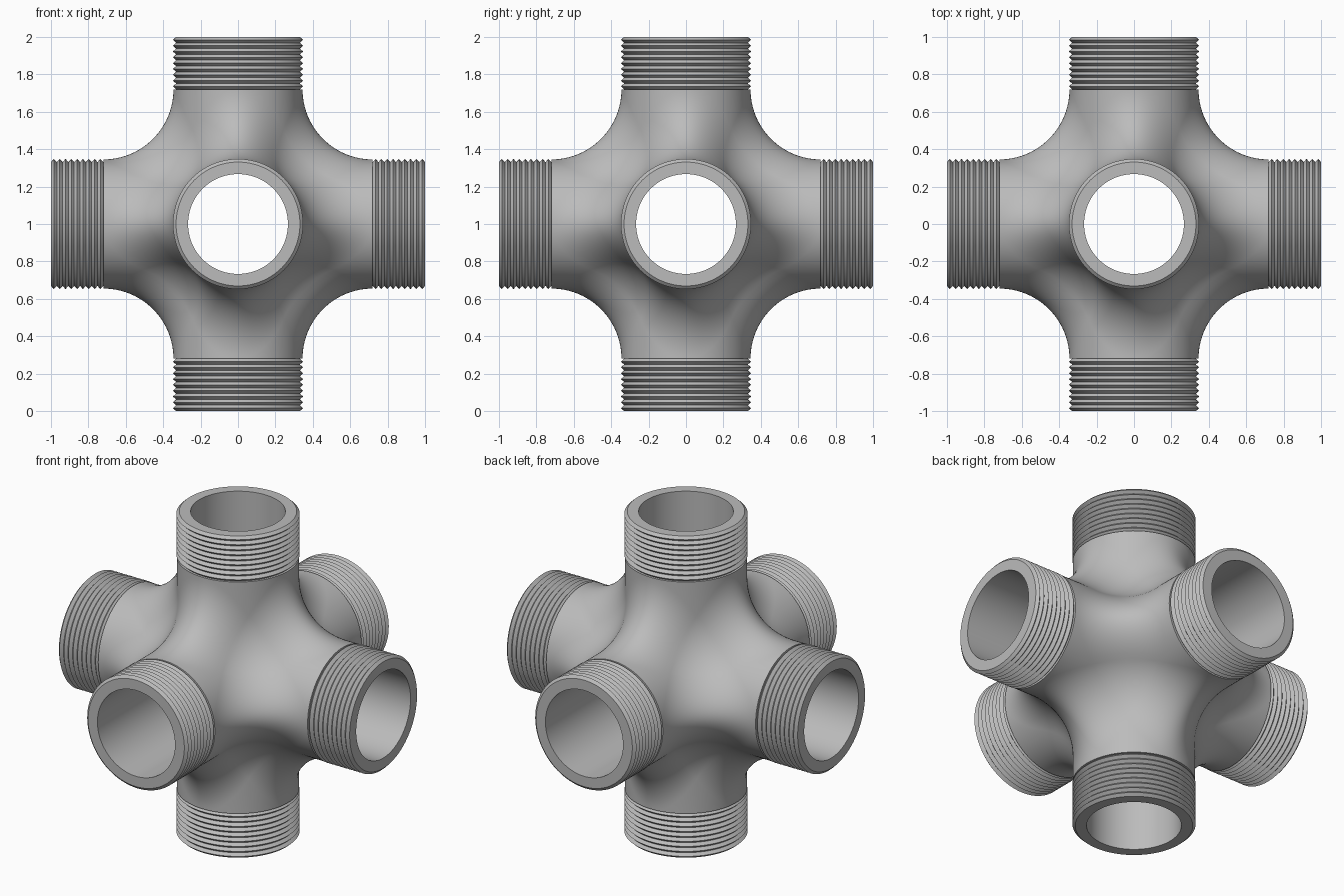
import bpy, bmesh, math
from mathutils import Matrix, Vector

PIPE = 0.345           # outer radius of each arm
BORE = 0.267           # inner radius of each arm
FILLET = 0.375         # blend radius between arms
REACH = PIPE + FILLET  # where the thread starts along an arm
CREST, ROOT, TEETH = 0.348, 0.331, 9
STEPS, FAN, ARC = 24, 5, 12

cube = bpy.data.objects.get("Cube")
if cube:
    bpy.data.objects.remove(cube, do_unlink=True)

steel = bpy.data.materials.new("grey_steel")
steel.use_nodes = True
colour = (0.5, 0.5, 0.5, 1)
steel.diffuse_color = colour
steel.node_tree.nodes["Principled BSDF"].inputs["Base Color"].default_value = colour

# Turns that carry the upright arm onto all six directions
quarter = math.pi / 2
turns = [("top", Matrix()), ("left", Matrix.Rotation(quarter, 4, "Y")),
         ("bottom", Matrix.Rotation(2 * quarter, 4, "Y")),
         ("right", Matrix.Rotation(-quarter, 4, "Y")),
         ("front", Matrix.Rotation(quarter, 4, "X")),
         ("back", Matrix.Rotation(-quarter, 4, "X"))]
centre = Matrix.Translation((0, 0, 1))


def build(name, columns, matrices):
    """Skin a closed loop of point columns, repeated for each matrix."""
    bm = bmesh.new()
    for m in matrices:
        grid = [[bm.verts.new(centre @ m @ p) for p in col] for col in columns]
        for a, b in zip(grid, grid[1:] + grid[:1]):
            for j in range(len(a) - 1):
                bm.faces.new((a[j], a[j + 1], b[j + 1], b[j]))
    bmesh.ops.remove_doubles(bm, verts=bm.verts[:], dist=0.0002)
    mesh = bpy.data.meshes.new(name)
    bm.to_mesh(mesh)
    bm.free()
    mesh.materials.append(steel)
    obj = bpy.data.objects.new(name, mesh)
    bpy.context.collection.objects.link(obj)
    bpy.ops.object.select_all(action="DESELECT")
    obj.select_set(True)
    bpy.context.view_layer.objects.active = obj
    bpy.ops.object.shade_smooth_by_angle(angle=math.radians(35))
    return obj


def blend_column(angle, target=None):
    """Straight arm wall, then half of the rolling-ball fillet arc."""
    c, s = math.cos(angle), math.sin(angle)
    ball = Vector((c, s, c)) * REACH
    start = Vector((-c, -s, 0))
    end = target or (start + Vector((0, -s, -c))).normalized()
    arc = [ball + FILLET * start.slerp(end, j / ARC) for j in range(ARC + 1)]
    return [Vector((PIPE * c, PIPE * s, REACH))] + arc


# Body: fillet columns plus a fan over each spherical corner
eighth = quarter / 2
diagonal = Vector((-1, -1, -1)).normalized()
mid_x = Vector((-1, -2, -1)).normalized()
mid_y = Vector((-2, -1, -1)).normalized()
fan = [mid_x.slerp(diagonal, i / FAN) for i in range(1, FAN + 1)]
fan += [diagonal.slerp(mid_y, i / FAN) for i in range(1, FAN)]
side = [blend_column(-eighth + quarter * i / STEPS) for i in range(STEPS + 1)]
side += [blend_column(eighth, t) for t in fan]
body = []
for q in range(4):
    spin = Matrix.Rotation(q * quarter, 4, "Z")
    body += [[spin @ p for p in col] for col in side]
build("fitting_body", body, [m for _, m in turns])

# Bores: inner walls that meet along mitred edges
angles = [quarter * i / STEPS for i in range(4 * STEPS)]
bore = []
for a in angles:
    c, s = math.cos(a), math.sin(a)
    low = BORE * max(abs(c), abs(s))
    bore.append([Vector((BORE * c, BORE * s, z)) for z in (low, 1)])
build("bore_lining", bore, [m for _, m in turns])

# Threaded ends: rim face followed by V-shaped teeth
pitch = (1 - REACH) / TEETH
profile = [(BORE, 1)]
for k in range(TEETH):
    profile += [(ROOT, 1 - k * pitch), (CREST, 1 - (k + 0.5) * pitch)]
profile += [(ROOT, REACH), (PIPE, REACH)]
thread = [[Vector((r * math.cos(a), r * math.sin(a), z)) for r, z in profile]
          for a in angles]
for label, m in turns:
    build(label + "_threaded_end", thread, [m])
